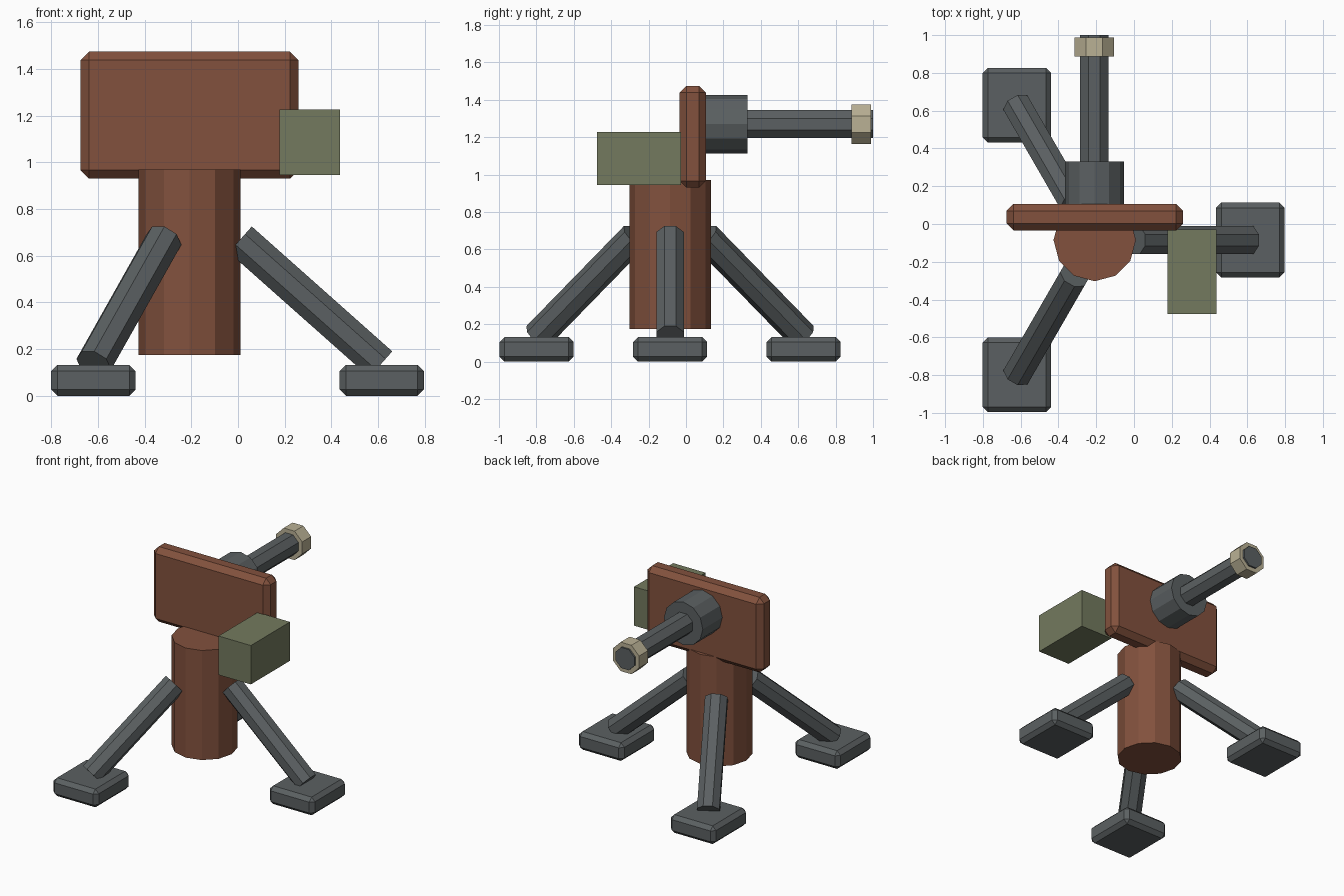
import bpy, bmesh, math
from mathutils import Vector, Matrix

if "Cube" in bpy.data.objects:
    bpy.data.objects.remove(bpy.data.objects["Cube"])


def mat(name, c):
    m = bpy.data.materials.new(name)
    m.diffuse_color = (*c, 1)
    m.use_nodes = True
    m.node_tree.nodes["Principled BSDF"].inputs["Base Color"].default_value = m.diffuse_color
    return m


RUST = mat("rust brown", (0.225, 0.083, 0.047))
STEEL = mat("dark steel", (0.105, 0.118, 0.122))
OLIVE = mat("olive green", (0.172, 0.193, 0.112))
TAN = mat("pale brass", (0.49, 0.44, 0.30))


def finish(bm, name, material):
    me = bpy.data.meshes.new(name)
    bmesh.ops.recalc_face_normals(bm, faces=bm.faces[:])
    bm.to_mesh(me)
    bm.free()
    me.materials.append(material)
    ob = bpy.data.objects.new(name, me)
    bpy.context.collection.objects.link(ob)
    return ob


def box(name, lo, hi, material, bevel=0.0):
    lo, hi = Vector(lo), Vector(hi)
    bm = bmesh.new()
    bmesh.ops.create_cube(bm, size=1)
    for v in bm.verts:
        v.co = Vector([a * b for a, b in zip(v.co, hi - lo)]) + (lo + hi) / 2
    if bevel:
        bmesh.ops.bevel(bm, geom=bm.edges[:], offset=bevel, segments=1,
                        profile=0.5, affect='EDGES')
    return finish(bm, name, material)


def prism(name, a, b, radius, sides, material, flat=True):
    # closed prism from a to b; flat=True puts faces, not corners, on the axes
    a, b = Vector(a), Vector(b)
    if flat:
        radius /= math.cos(math.pi / sides)
    bm = bmesh.new()
    bmesh.ops.create_cone(bm, cap_ends=True, segments=sides, radius1=radius,
                          radius2=radius, depth=(b - a).length)
    spin = Matrix.Rotation(math.pi / sides if flat else 0, 4, 'Z')
    d = (b - a).normalized()
    turn = d.to_track_quat('Z', 'Y').to_matrix().to_4x4()
    bm.transform(Matrix.Translation((a + b) / 2) @ turn @ spin)
    return finish(bm, name, material)


CX, CY = -0.208, -0.085

# central column
prism("column", (CX, CY, 0.175), (CX, CY, 0.97), 0.218, 12, RUST, flat=False)

# three legs with foot pads
for i, label in enumerate(("right", "back_left", "front_left")):
    t = math.radians(120 * i)
    c, s = math.cos(t), math.sin(t)
    prism(label + "_leg", (CX + 0.218 * c, CY + 0.218 * s, 0.67),
          (CX + 0.82 * c, CY + 0.82 * s, 0.135), 0.074, 8, STEEL)
    fx, fy = CX + 0.824 * c, CY + 0.824 * s
    box(label + "_foot", (fx - 0.181, fy - 0.198, 0), (fx + 0.181, fy + 0.198, 0.132),
        STEEL, 0.027)

# shield plate
box("shield", (-0.675, -0.034, 0.93), (0.26, 0.106, 1.475), RUST, 0.037)

# ammunition box
box("ammo_box", (0.177, -0.477, 0.945), (0.437, -0.028, 1.227), OLIVE)

# gun pointing to the back
GZ = 1.27
prism("gun_housing", (-0.21, 0.07, GZ), (-0.21, 0.33, GZ), 0.156, 12, STEEL, flat=False)
prism("barrel", (-0.21, 0.3, GZ), (-0.21, 1.0, GZ), 0.075, 8, STEEL)
prism("muzzle_ring", (-0.21, 0.886, GZ), (-0.21, 0.988, GZ), 0.105, 8, TAN)
